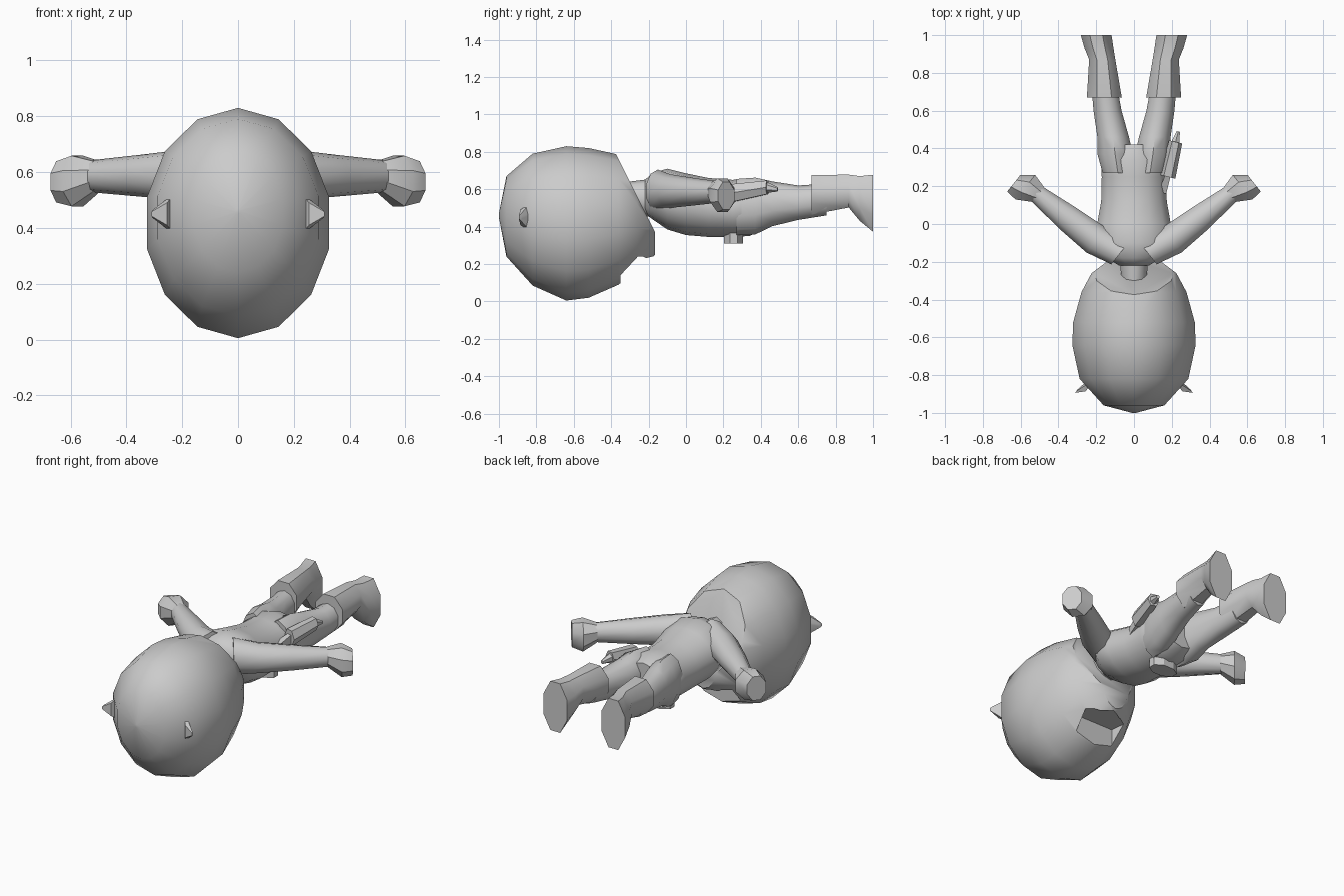
import bpy, bmesh, math
from mathutils import Vector

if "Cube" in bpy.data.objects:
    bpy.data.objects.remove(bpy.data.objects["Cube"])


def finish(name, bm, mirror=False, angle=50):
    bmesh.ops.recalc_face_normals(bm, faces=bm.faces)
    me = bpy.data.meshes.new(name)
    bm.to_mesh(me)
    bm.free()
    ob = bpy.data.objects.new(name, me)
    bpy.context.collection.objects.link(ob)
    if mirror:
        ob.modifiers.new("mirror", 'MIRROR')
    smooth(ob, angle)
    return ob


def smooth(ob, angle):
    bpy.ops.object.select_all(action='DESELECT')
    ob.select_set(True)
    bpy.context.view_layer.objects.active = ob
    bpy.ops.object.shade_smooth_by_angle(angle=math.radians(angle))


def loft(rings, n, u=(1, 0, 0), phase=0.0):
    """Skin elliptical rings (x, y, z, half_u, half_z)."""
    bm = bmesh.new()
    u, w = Vector(u).normalized(), Vector((0, 0, 1))
    loops = []
    for x, y, z, hu, hz in rings:
        loops.append([bm.verts.new(Vector((x, y, z)) + u * hu * math.sin(a) + w * hz * math.cos(a))
                      for a in [2 * math.pi * (i + phase) / n for i in range(n)]])
    for a, b in zip(loops, loops[1:]):
        for i in range(n):
            j = (i + 1) % n
            bm.faces.new((a[i], a[j], b[j], b[i]))
    bm.faces.new(loops[0])
    bm.faces.new(loops[-1])
    return bm


def along_y(data):
    """(y, half width, bottom, top) -> centred rings."""
    return [(0, y, (b + t) / 2, w, (t - b) / 2) for y, w, b, t in data]


def prism(pts, z0, z1):
    bm = bmesh.new()
    lo = [bm.verts.new((x, y, z0)) for x, y in pts]
    hi = [bm.verts.new((x, y, z1)) for x, y in pts]
    bm.faces.new(lo)
    bm.faces.new(hi)
    for i in range(len(pts)):
        j = (i + 1) % len(pts)
        bm.faces.new((lo[i], lo[j], hi[j], hi[i]))
    return bm


# Large helmet, cut flat on its slanted underside
bm = loft(along_y([(-1.0, .01, .45, .47), (-.96, .165, .24, .67), (-.82, .295, .085, .79),
                   (-.64, .335, .005, .83), (-.52, .33, .02, .82), (-.36, .285, .09, .785),
                   (-.26, .23, .17, .74), (-.165, .10, .25, .6)]), 14)
bmesh.ops.recalc_face_normals(bm, faces=bm.faces)
bmesh.ops.bisect_plane(bm, geom=bm.verts[:] + bm.edges[:] + bm.faces[:], plane_co=(0, -.17, .38),
                       plane_no=(0, 2, 1), clear_outer=True)
bmesh.ops.holes_fill(bm, edges=[e for e in bm.edges if e.is_boundary], sides=0)
helmet = finish("helmet", bm)

# Five-sided face recess under the brow
cutter = finish("face_cutter", prism([(-.13, -.35), (.13, -.35), (.14, -.25), (0, -.175), (-.14, -.25)],
                                     -.1, .24))
cutter.hide_render = True
cutter.hide_set(True)
mod = helmet.modifiers.new("face", 'BOOLEAN')
mod.object = cutter
mod.solver = 'EXACT'
bpy.context.view_layer.objects.active = helmet
bpy.ops.object.modifier_apply(modifier="face")
bpy.data.objects.remove(cutter)
smooth(helmet, 40)

# Small side points on the helmet
finish("helmet_point", loft([(.22, -.83, .45, .075, .08), (.305, -.885, .45, .012, .015)], 6,
                            (-.5, .8, 0)), True, 30)

# Neck and torso
finish("neck", loft(along_y([(-.31, .07, .46, .64), (-.15, .08, .45, .66)]), 10))
finish("torso", loft(along_y([(-.22, .08, .47, .65), (-.18, .15, .44, .685), (-.1, .21, .385, .71),
                              (0, .2, .355, .685), (.12, .178, .345, .66), (.25, .175, .345, .65),
                              (.34, .18, .35, .66), (.42, .12, .39, .63)]), 14))

# Arms and blocky fists
arm_u = (-.62, .78, 0)
finish("arm", loft([(.07, -.15, .59, .085, .115), (.2, -.085, .59, .088, .09), (.35, .03, .587, .075, .075),
                    (.52, .165, .585, .05, .058)], 10, arm_u), True)
finish("fist", loft([(.505, .155, .585, .053, .058), (.575, .195, .568, .09, .098),
                     (.637, .215, .565, .06, .08)], 8, arm_u, .5), True, 35)

# Legs
finish("leg", loft([(.085, .27, .505, .085, .15), (.1, .37, .51, .098, .152), (.11, .46, .522, .088, .12),
                    (.14, .6, .528, .078, .092), (.16, .75, .545, .07, .085)], 10), True)

# Boots with flared cuffs and forward toes
finish("boot", loft([(.157, .67, .57, .1, .115), (.168, .87, .59, .075, .095),
                     (.185, .93, .55, .083, .13), (.2, 1.0, .525, .088, .165)], 8, phase=.5), True, 40)

# Belt buckle
finish("buckle", prism([(.09 * math.cos(a), .255 + .055 * math.sin(a))
                        for a in [math.pi * (i + .5) / 4 for i in range(8)]], .31, .37), angle=30)

# Sidearm on the hip: body, muzzle, grip
gun_u = (.97, -.24, 0)
finish("sidearm_body", loft([(.178, .25, .58, .042, .055), (.22, .435, .61, .036, .042)], 6, gun_u, .5), angle=30)
finish("sidearm_muzzle", loft([(.218, .43, .61, .025, .03), (.235, .49, .6, .01, .012)], 6, gun_u), angle=30)
finish("sidearm_grip", loft([(.15, .165, .54, .03, .035), (.182, .265, .575, .02, .045)], 4, gun_u, .5), angle=30)
